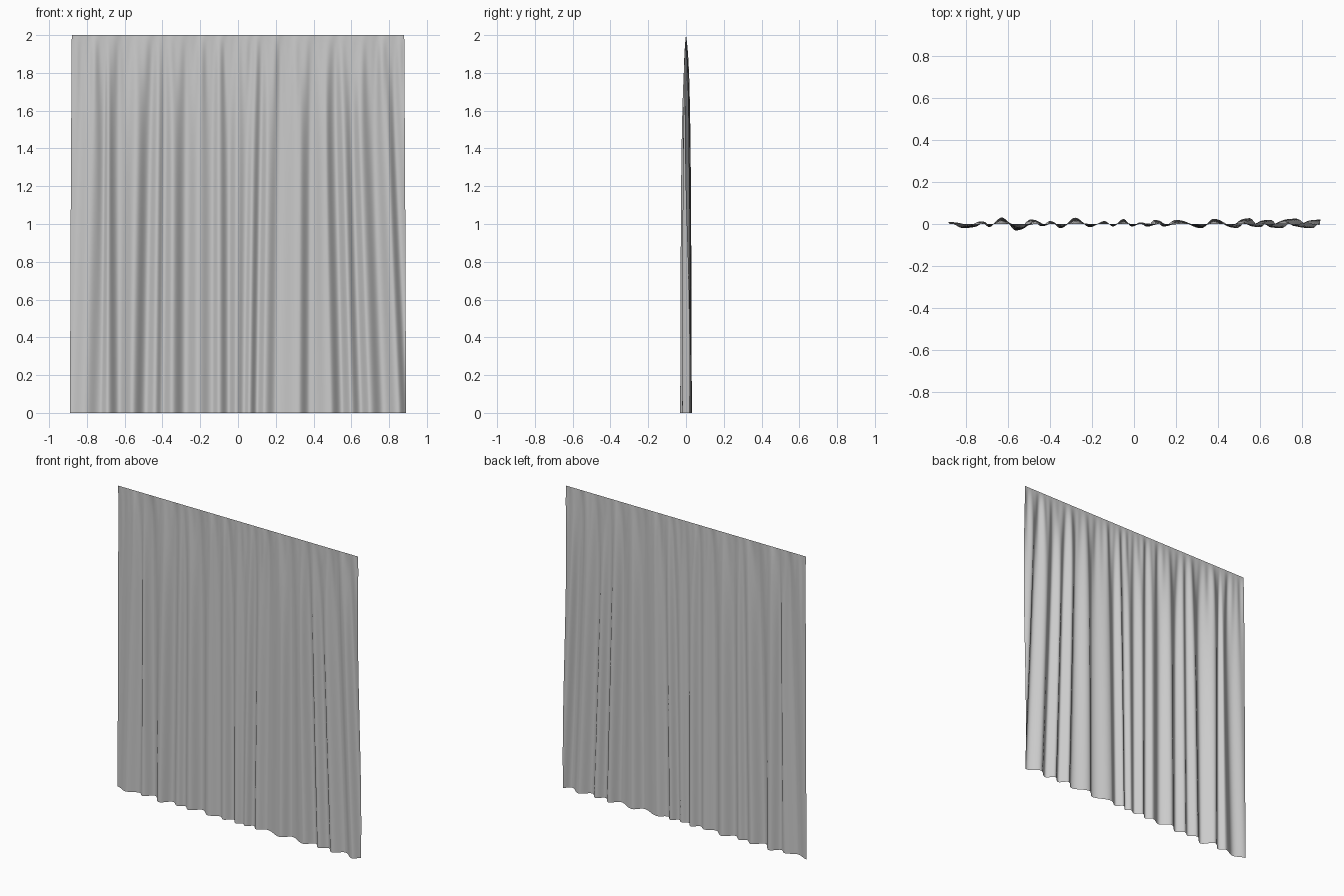
import bpy
import bmesh
import math

cube = bpy.data.objects.get("Cube")
if cube:
    bpy.data.objects.remove(cube, do_unlink=True)

# Hem line of the folds: position across, depth in thousandths
FOLDS = [(-.98, 5), (-.89, 10), (-.81, -20), (-.73, 12), (-.69, -14), (-.63, 31),
         (-.56, -31), (-.49, 22), (-.44, -10), (-.40, 14), (-.35, -20),
         (-.28, 30), (-.21, -15), (-.14, 14), (-.10, -12), (-.05, 24),
         (-.01, -12), (.03, 8), (.06, -13), (.10, 20), (.14, -12),
         (.20, 20), (.32, -20), (.38, 25), (.49, -19), (.55, 28),
         (.60, -15), (.65, 20), (.70, -20), (.77, 26), (.85, -20),
         (.90, 22), (.96, -10)]

# Sideways drift of the folds between hem and upper part, in thousandths
DRIFT = [(-.9, 40), (-.75, 40), (-.66, -5), (-.52, 25), (-.3, 5), (-.07, 0),
         (.1, 20), (.19, 20), (.36, 5), (.5, -35), (.7, -55), (.9, -70)]


def ease(keys, x):
    """Smoothly interpolated value of the keys at x."""
    if x <= keys[0][0]:
        return keys[0][1] / 1000
    for (xa, ya), (xb, yb) in zip(keys, keys[1:]):
        if x <= xb:
            t = (1 - math.cos(math.pi * (x - xa) / (xb - xa))) / 2
            return (ya + (yb - ya) * t) / 1000
    return keys[-1][1] / 1000


def fold_depth(x, z):
    """Depth of the cloth: straight along the top, deep folds at the hem."""
    drop = 2 - z
    amount = (1 - math.exp(-drop / 0.3)) * (0.82 + 0.09 * drop)
    folds = ease(FOLDS, x - ease(DRIFT, x) * z / 1.5)
    # Small gathers just below the top edge
    gathers = math.sin(95 * x + 2 * math.sin(7 * x)) * math.sin(23 * x)
    pinch = 0.004 * drop / 0.15 * math.exp(1 - drop / 0.15)
    return folds * amount + gathers * pinch


# Curtain sheet, with rows packed closer toward the top
bm = bmesh.new()
bmesh.ops.create_grid(bm, x_segments=400, y_segments=60, size=1)
for v in bm.verts:
    z = 2 - 2 * ((1 - v.co.y) / 2) ** 1.5
    x = v.co.x * (0.889 - 0.009 * (z / 2) ** 1.5)
    v.co = (x, fold_depth(x, z), z)
for f in bm.faces:
    f.smooth = True
mesh = bpy.data.meshes.new("curtain")
bm.to_mesh(mesh)
bm.free()

# Plain grey cloth
cloth = bpy.data.materials.new("grey_cloth")
cloth.use_nodes = True
grey = (0.6, 0.6, 0.6, 1)
cloth.diffuse_color = grey
cloth.node_tree.nodes["Principled BSDF"].inputs["Base Color"].default_value = grey
mesh.materials.append(cloth)

curtain = bpy.data.objects.new("curtain", mesh)
bpy.context.collection.objects.link(curtain)
